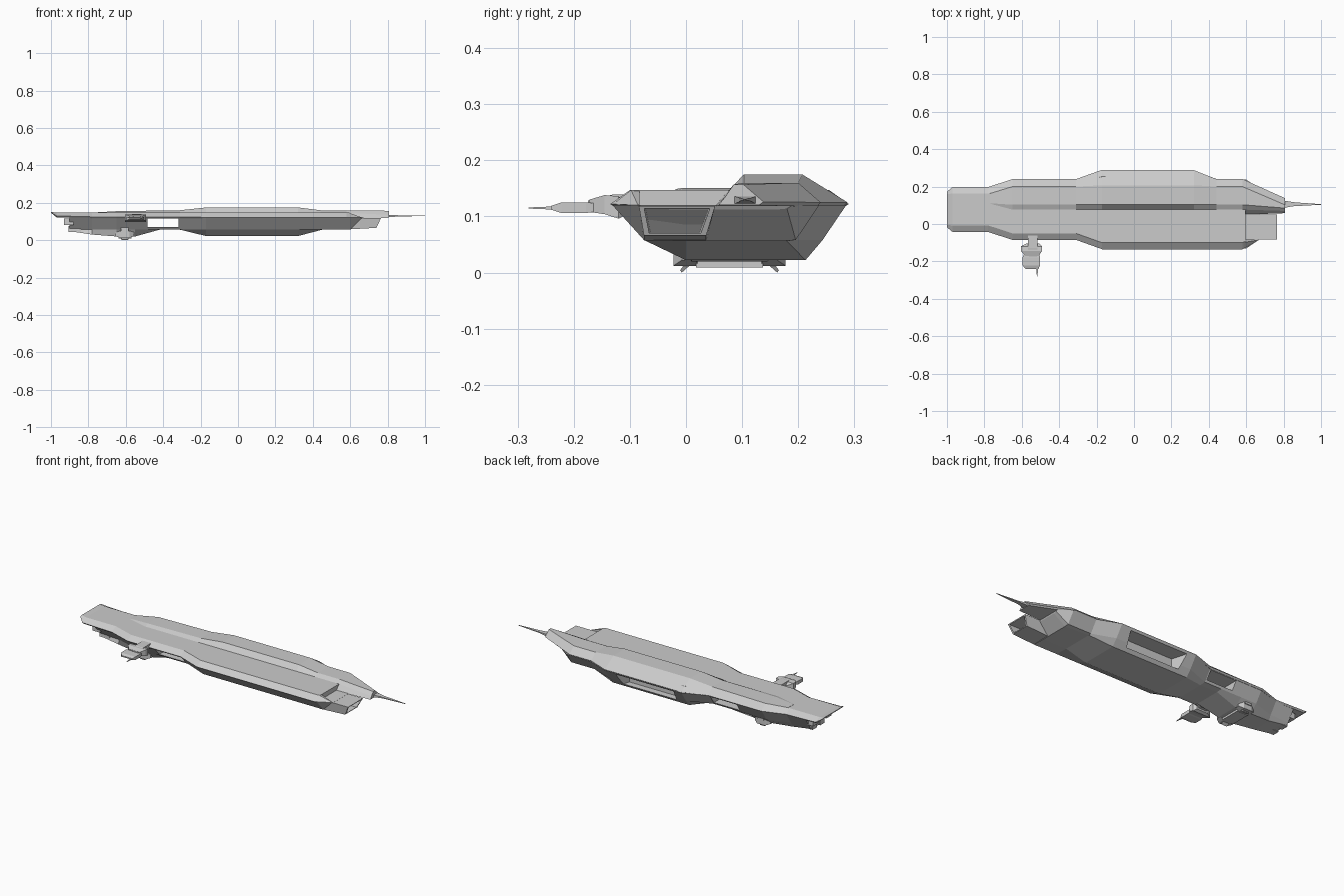
import bpy, bmesh

C = 0.0775  # lengthwise mirror line of the hull


def loft(name, sections):
    """Skin a list of equal-length point rings and cap both ends."""
    bm = bmesh.new()
    rings = [[bm.verts.new(p) for p in s] for s in sections]
    n = len(rings[0])
    for a, b in zip(rings, rings[1:]):
        for i in range(n):
            j = (i + 1) % n
            bm.faces.new((a[i], a[j], b[j], b[i]))
    bm.faces.new(rings[0])
    bm.faces.new(rings[-1])
    bmesh.ops.recalc_face_normals(bm, faces=bm.faces)
    me = bpy.data.meshes.new(name)
    bm.to_mesh(me)
    bm.free()
    ob = bpy.data.objects.new(name, me)
    bpy.context.collection.objects.link(ob)
    return ob


def rect(axis, t, a0, a1, b0, b1):
    """Rectangle across the x or y axis, as one loft ring."""
    pts = [(a0, b0), (a1, b0), (a1, b1), (a0, b1)]
    return [(t, a, b) if axis == 'x' else (a, t, b) for a, b in pts]


def box(name, x0, x1, y0, y1, z0, z1):
    return loft(name, [rect('x', x0, y0, y1, z0, z1), rect('x', x1, y0, y1, z0, z1)])


def cut(ob, cutter):
    m = ob.modifiers.new("cut", 'BOOLEAN')
    m.operation = 'DIFFERENCE'
    m.solver = 'EXACT'
    m.object = cutter
    cutter.hide_render = True
    bpy.context.view_layer.objects.active = ob
    bpy.ops.object.modifier_apply(modifier=m.name)
    bpy.data.objects.remove(cutter)


# flat upper deck, stepped in plan: x, half width, edge z, underside z
deck = []
for x, h, ze, zb in [(-1, .095, .149, .147), (-.97, .12, .130, .122), (-.78, .12, .125, .117),
                     (-.65, .1625, .125, .117), (-.31, .1625, .125, .117),
                     (-.17, .2125, .122, .117), (.58, .2125, .122, .117), (.595, .2035, .122, .117)]:
    i = .012 if x == -1 else .035
    zt = .151 if x == -1 else .147
    r = h if x < .3 else .12
    deck.append([(x, C - h, ze), (x, C - h + i, zt), (x, C + r - i, zt),
                 (x, C + r, ze), (x, C + r - .008, zb), (x, C - h + .008, zb)])
loft("upper_deck", deck)

# deck corner beside the landing notch
loft("deck_corner", [[(.59, -.13, .122), (.59, -.098, .147), (.59, -.083, .147), (.59, -.083, .117)],
                     [(.665, -.087, .12), (.665, -.086, .121), (.665, -.083, .121), (.665, -.083, .117)]])

# offset raised superstructure: x, outer edge y, roof z
sup = []
for x, e, zt in [(-.65, .24, .155), (-.31, .24, .16), (-.17, .288, .175),
                 (.32, .288, .175), (.44, .24, .16), (.58, .24, .16)]:
    sup.append([(x, .05, .117), (x, .077, .147), (x, .103, zt), (x, .207 if zt > .17 else .2, zt),
                (x, e, .125), (x, e - .008, .117)])
sup.insert(0, [(-.78, .09, .12), (-.77, .109, .147), (-.77, .111, .148), (-.77, .163, .148),
               (-.78, .197, .125), (-.78, .19, .118)])
sup.append([(.808, .058, .12), (.808, .07, .135), (.808, .085, .157), (.808, .102, .157),
            (.808, .138, .126), (.808, .13, .12)])
loft("superstructure", sup)

# bow spike
loft("bow_spike_base", [rect('x', .80, .085, .125, .122, .136), rect('x', .86, .098, .116, .127, .133)])
loft("bow_spike", [rect('x', .80, .092, .12, .126, .134), rect('x', 1.0, .103, .106, .129, .131)])

# lower hull: x, left half width, right half width, keel left y, keel right y, keel z
low = []
for x, h, r, y1, y2, zb in [(-.90, .11, .11, .02, .135, .048), (-.78, .115, .115, .02, .135, .03),
                            (-.65, .155, .155, .01, .145, .02), (-.55, .155, .155, .01, .145, .02),
                            (-.42, .155, .155, 0, .155, .056), (-.31, .155, .155, 0, .155, .056),
                            (-.17, .2125, .208, 0, .213, .022), (.32, .2125, .208, 0, .213, .022),
                            (.45, .2125, .16, 0, .18, .056), (.60, .2125, .16, 0, .17, .056)]:
    zm = .058
    low.append([(x, C - h + .004, .12), (x, C - h + .06, zm), (x, y1, zb), (x, y2, zb),
                (x, C + r - .042, zm), (x, C + r, .12)])
low.append([(.67, -.083, .12), (.665, -.078, .114), (.665, 0, .112), (.665, .16, .112),
            (.665, .18, .114), (.67, .19, .12)])
hull = loft("lower_hull", low)
# see-through bay, then the sunken side bay
cut(hull, loft("bay_cutter", [rect('y', -.4, -.485, -.318, .07, .115), rect('y', .4, -.485, -.318, .07, .115)]))
cut(hull, loft("side_bay_cutter", [
    [(-.15, .4, .04), (.29, .4, .04), (.29, .4, .112), (-.15, .4, .112)],
    [(-.09, .19, .04), (.23, .19, .04), (.23, .19, .112), (-.09, .19, .112)]]))


# hangar under the recessed landing deck
def hangar_ring(xt, xb, zb, m):
    return [(xt, -.084 + m, .119 - m * .5), (xb, -.075 + m, zb + m * .7),
            (xb, .036 - m, zb + m * .7), (xt, .052 - m, .119 - m * .5)]


hangar = loft("bow_hangar", [hangar_ring(.58, .58, .057, 0), hangar_ring(.765, .74, .066, 0)])
cut(hangar, loft("hangar_cutter", [hangar_ring(.66, .62, .062, .012), hangar_ring(.79, .77, .064, .009)]))

# stern engines under the tail overhang, mirrored about the hull centre
for s in (-1, 1):
    def ys(a, b):
        return sorted((C + s * a, C + s * b))
    box("upper_engine", -.93, -.88, *ys(.035, .085), .082, .116)
    box("lower_engine", -.905, -.84, *ys(.015, .055), .043, .075)
    # ventral pods and splayed fins
    loft("flank_pod", [rect('x', -.655, *ys(.06, .085), .022, .042),
                       rect('x', -.63, *ys(.055, .1), .012, .05),
                       rect('x', -.58, *ys(.055, .1), .012, .05),
                       rect('x', -.555, *ys(.06, .085), .022, .042)])
    box("pod_stalk", -.625, -.585, *ys(.07, .105), .04, .08)
    loft("splayed_fin", [[(x, C + s * .06, .022), (x, C + s * .075, .022),
                          (x2, C + s * .088, .004), (x2, C + s * .085, 0)]
                         for x, x2 in ((-.635, -.62), (-.575, -.59))])
box("ventral_plate", -.64, -.57, .018, .137, .009, .024)

# side arm with sensor pod
loft("arm_strut", [rect('y', -.05, -.568, -.515, .115, .14), rect('y', -.13, -.568, -.515, .113, .139),
                   rect('y', -.175, -.56, -.52, .108, .128)])
loft("arm_collar", [rect('y', -.105, -.575, -.505, .104, .122), rect('y', -.12, -.605, -.492, .096, .136),
                    rect('y', -.145, -.605, -.492, .104, .138), rect('y', -.172, -.58, -.51, .108, .13)])
loft("arm_pod", [rect('y', -.165, -.59, -.505, .108, .124), rect('y', -.178, -.595, -.503, .106, .125),
                 rect('y', -.222, -.595, -.503, .106, .125), rect('y', -.24, -.58, -.51, .112, .119)])
loft("arm_antenna", [rect('y', -.23, -.524, -.512, .112, .118), rect('y', -.281, -.519, -.516, .114, .116)])
